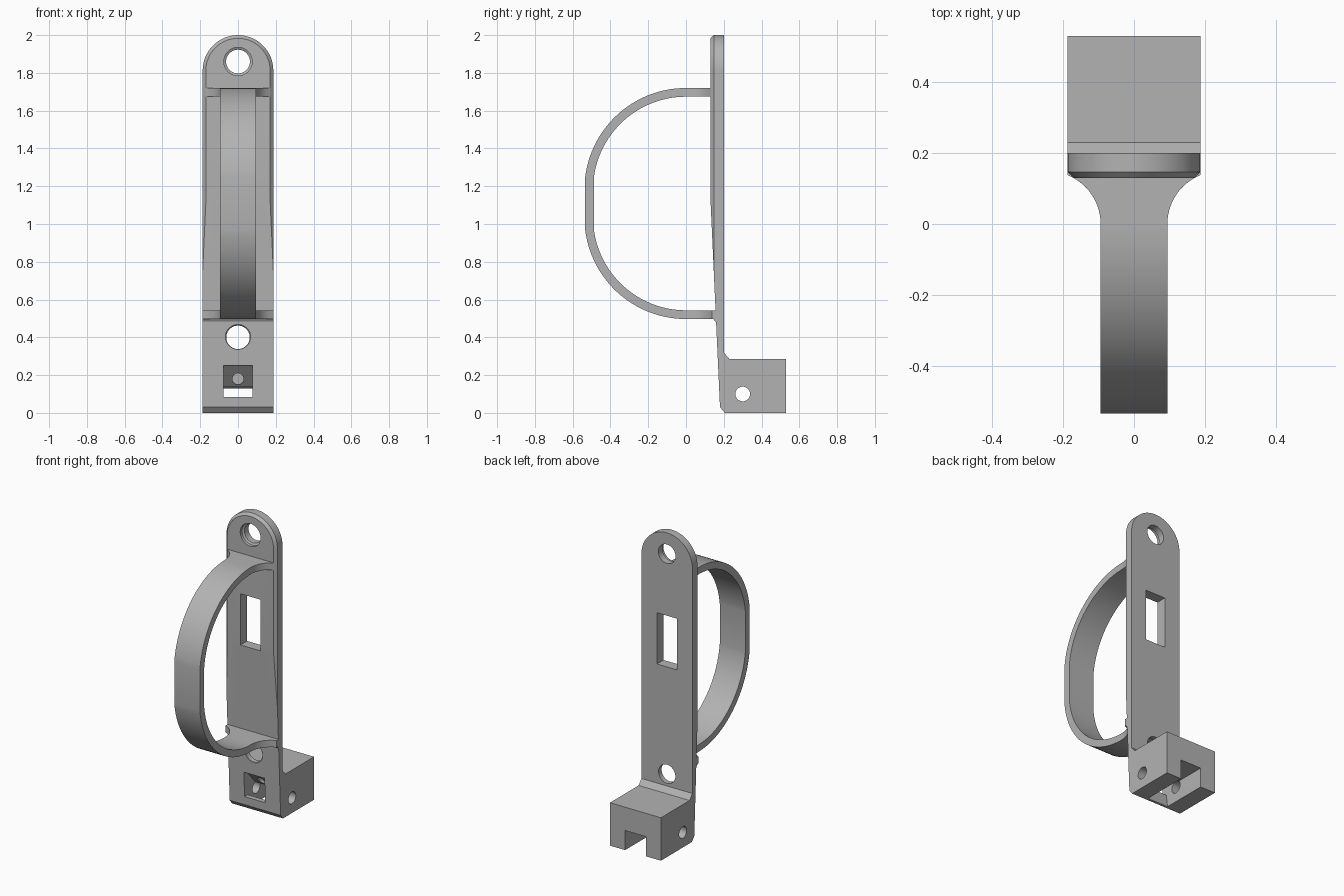
import bpy, bmesh
from math import sin, cos, pi, sqrt, radians

if "Cube" in bpy.data.objects:
    bpy.data.objects.remove(bpy.data.objects["Cube"], do_unlink=True)

grey = bpy.data.materials.new("light_grey")
grey.use_nodes = True
GREY = (0.45, 0.45, 0.45, 1)
grey.diffuse_color = GREY
grey.node_tree.nodes["Principled BSDF"].inputs["Base Color"].default_value = GREY

HALF = 0.187       # half width of the plate
STRAP = 0.094      # half width of the strap


def loft(name, rings):
    """Closed solid through a list of equal-length point rings."""
    bm = bmesh.new()
    loops = [[bm.verts.new(p) for p in ring] for ring in rings]
    n = len(loops[0])
    for a, b in zip(loops, loops[1:]):
        for i in range(n):
            j = (i + 1) % n
            bm.faces.new((a[i], a[j], b[j], b[i]))
    bm.faces.new(loops[0])
    bm.faces.new(loops[-1])
    bmesh.ops.recalc_face_normals(bm, faces=bm.faces)
    mesh = bpy.data.meshes.new(name)
    bm.to_mesh(mesh)
    bm.free()
    mesh.materials.append(grey)
    obj = bpy.data.objects.new(name, mesh)
    bpy.context.collection.objects.link(obj)
    return obj


def side_prism(name, profile, half):
    """Prism along x from a (y, z) profile."""
    return loft(name, [[(x, y, z) for y, z in profile] for x in (-half, half)])


def circle(r, n=40):
    return [(r * cos(2 * pi * i / n), r * sin(2 * pi * i / n)) for i in range(n)]


def front_bore(z, steps):
    """Round cutter along y; steps are (y, radius) pairs."""
    return loft("bore", [[(x, y, z + h) for x, h in circle(r)] for y, r in steps])


def box(x, y0, y1, z0, z1):
    return side_prism("box", [(y0, z0), (y1, z0), (y1, z1), (y0, z1)], x)


def combine(obj, tool, operation):
    mod = obj.modifiers.new("cut", "BOOLEAN")
    mod.operation, mod.object, mod.solver = operation, tool, "EXACT"
    graph = bpy.context.evaluated_depsgraph_get()
    mesh = bpy.data.meshes.new_from_object(obj.evaluated_get(graph))
    obj.modifiers.clear()
    obj.data = mesh
    bpy.data.objects.remove(tool, do_unlink=True)


def smooth(obj):
    bpy.ops.object.select_all(action="DESELECT")
    obj.select_set(True)
    bpy.context.view_layer.objects.active = obj
    bpy.ops.object.shade_smooth_by_angle(angle=radians(25))


# Back plate: round-topped outline with a chamfered front edge
def outline(r, y):
    arc = [(r * cos(pi * i / 32), y, 2 - HALF + r * sin(pi * i / 32)) for i in range(33)]
    return [(r, y, -0.05)] + arc + [(-r, y, -0.05)]


plate = loft("back_plate", [outline(HALF - 0.017, 0.13), outline(HALF, 0.147), outline(HALF, 0.2)])

# Foot block with a small sloped shoulder, joined to the plate
foot = side_prism("foot", [(0.19, 0), (0.53, 0), (0.53, 0.285), (0.23, 0.285),
                           (0.2, 0.32), (0.19, 0.32)], HALF)
combine(plate, foot, "UNION")

# Tapered front face and chamfered toe
taper = side_prism("taper", [(0.1, 2.1), (0.1, 1.774), (0.18, 0.03), (0.205, 0),
                             (0.6, 0), (0.6, 2.1)], 0.3)
combine(plate, taper, "INTERSECT")

# Screw holes, window, foot slot and cross pin hole
combine(plate, front_bore(1.86, [(0.1, 0.075), (0.15, 0.075), (0.157, 0.063), (0.3, 0.063)]), "DIFFERENCE")
combine(plate, front_bore(0.4, [(0.1, 0.068), (0.162, 0.068), (0.168, 0.062), (0.3, 0.062)]), "DIFFERENCE")
combine(plate, box(0.073, 0, 0.3, 1.11, 1.45), "DIFFERENCE")
slot = side_prism("slot", [(0.1, 0.085), (0.21, 0.085), (0.235, -0.1), (0.6, -0.1),
                           (0.6, 0.13), (0.3, 0.13), (0.19, 0.25), (0.1, 0.25)], 0.076)
combine(plate, slot, "DIFFERENCE")
pin = loft("pin", [[(x, 0.3 + a, 0.1 + b) for a, b in circle(0.039)] for x in (-0.3, 0.3)])
combine(plate, pin, "DIFFERENCE")
combine(plate, front_bore(0.18, [(0.2, 0.03), (0.3, 0.03)]), "DIFFERENCE")
smooth(plate)

# Curved strap: flared ends, two round bends and a flat front
R, THICK, FLARE = 0.538, 0.046, 0.149
TOP, BOTTOM = 1.72, 0.497


def half_width(y):
    if y <= 0:
        return STRAP
    return min(HALF, STRAP + FLARE - sqrt(max(0, FLARE ** 2 - y * y)))


def section(outer, inner, w):
    return [(-w, *outer), (w, *outer), (w, *inner), (-w, *inner)]


def strap_half(edge, sign, root, reach):
    """Sections from the plate to the flat front; sign is +1 for the upper half."""
    ys = [root] + [reach * (1 - i / 10) for i in range(10)]
    rings = [section((y, edge), (y, edge - sign * THICK), half_width(min(y, reach))) for y in ys]
    centre = edge - sign * R
    for i in range(29):
        a = radians(83) * i / 28
        pts = [(-r * sin(a), centre + sign * r * cos(a)) for r in (R, R - THICK)]
        rings.append(section(*pts, STRAP))
    return rings


upper = strap_half(TOP, 1, 0.15, 0.13)
lower = strap_half(BOTTOM, -1, 0.166, 0.138)
strap = loft("handle_strap", upper + lower[::-1])
smooth(strap)

# Small ledge under the lower strap end
side_prism("strap_ledge", [(0.143, 0.5), (0.166, 0.5), (0.166, 0.483), (0.153, 0.485)], HALF)
